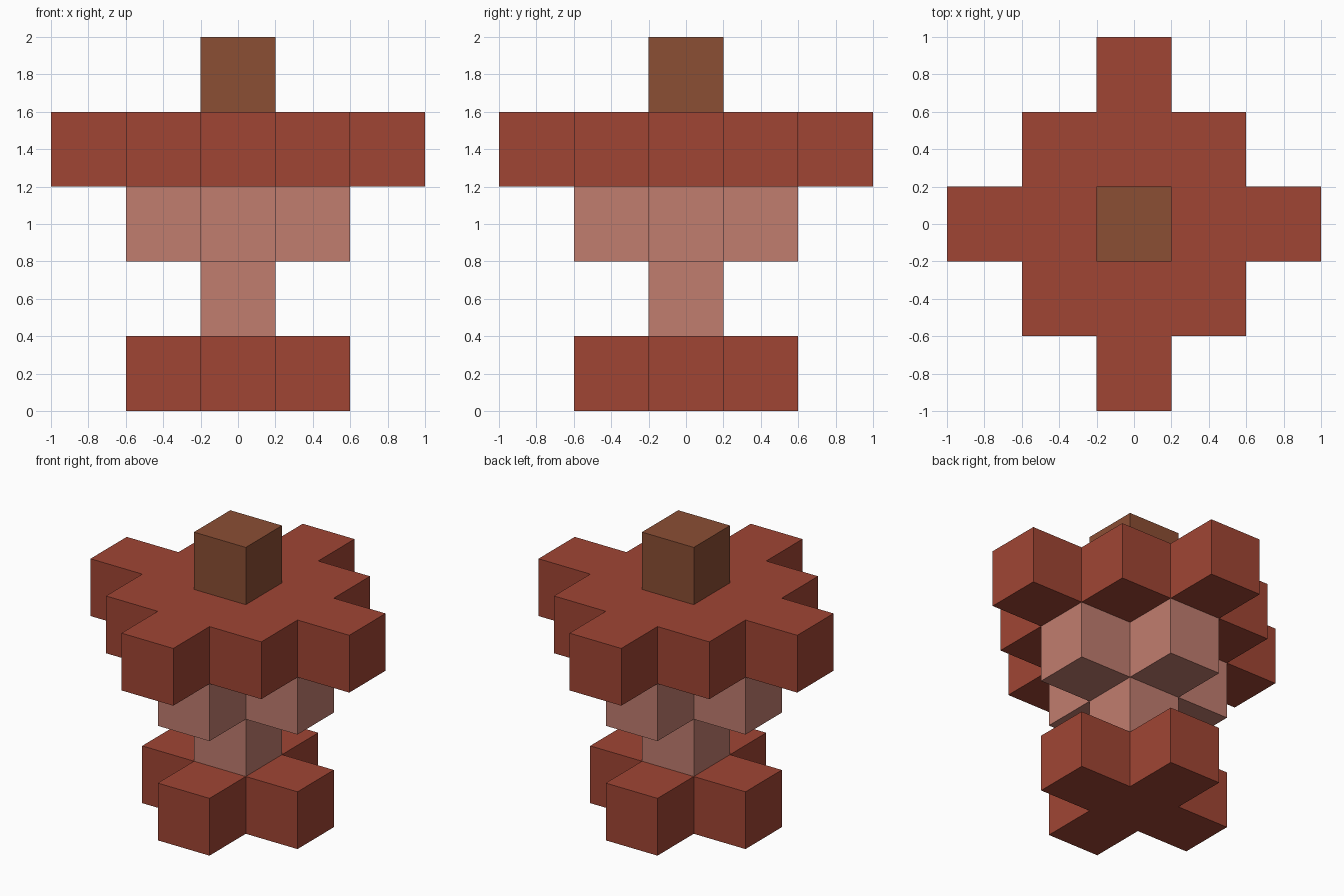
import bpy
import bmesh

if "Cube" in bpy.data.objects:
    bpy.data.objects.remove(bpy.data.objects["Cube"], do_unlink=True)

CELL = 0.4  # edge length of one block


def make_material(name, srgb):
    """Flat colour given as 0-255 display values, stored as linear."""
    lin = [((c / 255 + 0.055) / 1.055) ** 2.4 for c in srgb]
    mat = bpy.data.materials.new(name)
    mat.use_nodes = True
    mat.diffuse_color = (*lin, 1)
    bsdf = mat.node_tree.nodes["Principled BSDF"]
    bsdf.inputs["Base Color"].default_value = (*lin, 1)
    bsdf.inputs["Roughness"].default_value = 0.9
    return mat


def stepped_outline(reach):
    """Stepped diamond of blocks: reach 0 is a square, 1 a plus, and so on."""
    quarter = []
    for k in range(reach + 1):
        quarter.append((reach - k + 0.5, k + 0.5))
        if k < reach:
            quarter.append((reach - k - 0.5, k + 0.5))
    points = []
    for _ in range(4):
        points += quarter
        quarter = [(-y, x) for x, y in quarter]
    return points


def add_layer(name, reach, level, mat):
    """Extrude a stepped outline into a layer one block high."""
    bm = bmesh.new()
    z = level * CELL
    base = bm.faces.new([bm.verts.new((x * CELL, y * CELL, z))
                         for x, y in stepped_outline(reach)])
    ext = bmesh.ops.extrude_face_region(bm, geom=[base], use_keep_orig=True)
    top = [v for v in ext["geom"] if isinstance(v, bmesh.types.BMVert)]
    bmesh.ops.translate(bm, verts=top, vec=(0, 0, CELL))
    bmesh.ops.recalc_face_normals(bm, faces=bm.faces)
    mesh = bpy.data.meshes.new(name)
    bm.to_mesh(mesh)
    bm.free()
    mesh.materials.append(mat)
    obj = bpy.data.objects.new(name, mesh)
    bpy.context.collection.objects.link(obj)
    return obj


red = make_material("brick red", (160, 69, 52))
pink = make_material("dusty pink", (193, 125, 111))
brown = make_material("wood brown", (139, 78, 52))

# Layers from the ground up
add_layer("base", 1, 0, red)
add_layer("neck", 0, 1, pink)
add_layer("collar", 1, 2, pink)
add_layer("wide_tier", 2, 3, red)
add_layer("top_stem", 0, 4, brown)
